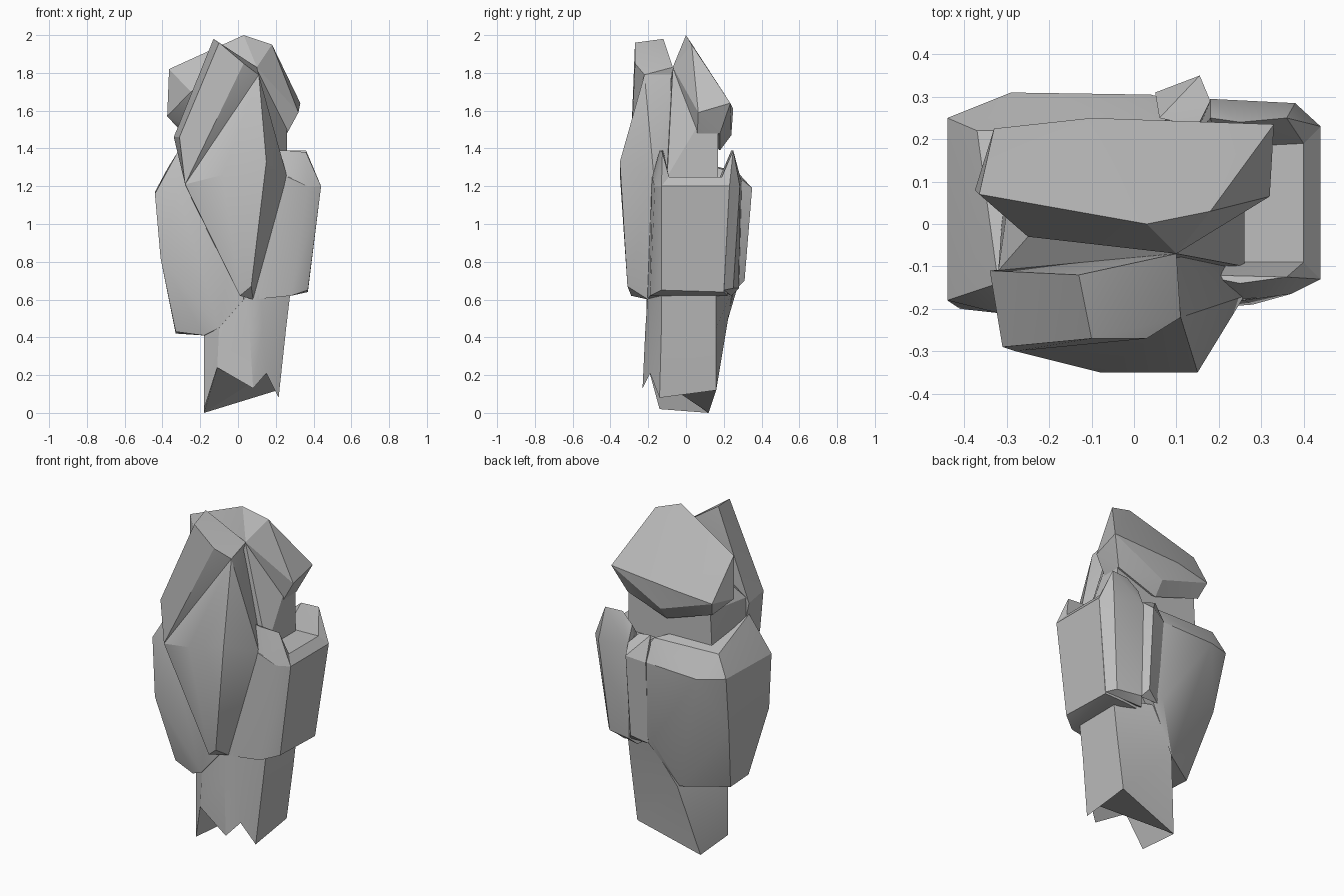
import bpy, bmesh, math

stone = bpy.data.materials.new("grey stone")
stone.diffuse_color = (0.51, 0.51, 0.51, 1)


def finish(name, bm):
    """Turn a bmesh into a faceted stone object."""
    bmesh.ops.recalc_face_normals(bm, faces=bm.faces)
    mesh = bpy.data.meshes.new(name)
    bm.to_mesh(mesh)
    bm.free()
    mesh.shade_smooth()
    mesh.set_sharp_from_angle(angle=math.radians(22))
    mesh.materials.append(stone)
    obj = bpy.data.objects.new(name, mesh)
    bpy.context.collection.objects.link(obj)
    return obj


def boulder(name, corners):
    """Chiselled rock: the convex hull of a few corner points."""
    bm = bmesh.new()
    for c in corners:
        bm.verts.new(c)
    bmesh.ops.convex_hull(bm, input=bm.verts)
    bmesh.ops.delete(bm, geom=[v for v in bm.verts if not v.link_faces], context='VERTS')
    bmesh.ops.dissolve_limit(bm, angle_limit=math.radians(2), verts=bm.verts, edges=bm.edges)
    return finish(name, bm)


def column(name, rings):
    """Loft between rings of equal length, capped at both ends."""
    bm = bmesh.new()
    loops = [[bm.verts.new(p) for p in ring] for ring in rings]
    n = len(loops[0])
    for a, b in zip(loops, loops[1:]):
        for i in range(n):
            j = (i + 1) % n
            bm.faces.new((a[i], a[j], b[j], b[i]))
    caps = [bm.faces.new(loops[0]), bm.faces.new(loops[-1])]
    bmesh.ops.triangulate(bm, faces=caps)
    return finish(name, bm)


# Jagged base column, with a ridge on the back
column("base_column", [
    [(-0.18, -0.14, 0.02), (-0.11, -0.20, 0.24), (0.08, -0.23, 0.13), (0.15, -0.19, 0.21),
     (0.215, -0.14, 0.08), (0.21, 0.16, 0.12), (-0.18, 0.12, 0.0)],
    [(-0.18, -0.14, 0.45), (-0.10, -0.20, 0.45), (0.06, -0.215, 0.45), (0.13, -0.20, 0.45),
     (0.255, -0.13, 0.45), (0.255, 0.16, 0.45), (-0.09, 0.21, 0.42)],
    [(-0.18, -0.14, 0.66), (-0.10, -0.19, 0.66), (0.03, -0.20, 0.66), (0.12, -0.20, 0.66),
     (0.28, -0.13, 0.66), (0.28, 0.16, 0.66), (0.06, 0.25, 0.66)],
])

# Neck joining the lower rocks to the cap
boulder("neck", [
    (-0.31, -0.12, 1.10), (0.26, -0.10, 1.10), (0.26, 0.17, 1.10), (-0.30, 0.17, 1.10),
    (-0.32, -0.11, 1.49), (0.26, -0.10, 1.25), (0.26, 0.17, 1.50), (0.26, 0.05, 1.50),
    (-0.28, 0.17, 1.50), (0.10, -0.07, 1.82), (-0.06, -0.095, 1.62), (-0.25, -0.03, 1.60),
])

# Large rock on the left and back
boulder("left_rock", [
    (-0.32, -0.14, 1.38), (-0.37, -0.07, 1.30), (-0.37, 0.22, 1.29), (0.05, 0.23, 1.28),
    (-0.44, -0.18, 1.16), (-0.44, 0.25, 1.17), (-0.29, 0.31, 1.15), (0.04, 0.305, 1.16),
    (0.13, 0.28, 1.14), (0.12, 0.27, 0.72),
    (-0.32, -0.21, 1.18), (-0.41, -0.20, 0.82), (-0.41, 0.18, 0.82), (0.03, 0.28, 0.69),
    (-0.33, -0.12, 0.43), (-0.33, 0.05, 0.42), (-0.18, -0.17, 0.41), (-0.10, -0.205, 0.45),
    (-0.10, 0.20, 0.42), (0.03, -0.21, 0.60), (0.0, -0.21, 1.10),
])

# Block on the right, with a low flat top
boulder("right_rock", [
    (0.05, -0.10, 1.25), (0.40, -0.09, 1.25), (0.40, 0.19, 1.25), (0.05, 0.19, 1.25),
    (0.26, -0.18, 1.25), (0.44, -0.13, 1.20), (0.44, 0.23, 1.20), (0.37, -0.165, 1.20),
    (0.08, -0.205, 0.60), (0.28, -0.19, 0.62), (0.37, -0.13, 0.65), (0.37, 0.20, 0.64),
    (0.26, 0.22, 0.62), (0.05, 0.20, 0.62),
])

# Raised front lip of the right block
boulder("right_front_lip", [
    (0.25, -0.14, 1.39), (0.36, -0.125, 1.38), (0.15, -0.12, 1.39), (0.26, -0.18, 1.24),
    (0.44, -0.13, 1.20), (0.40, -0.09, 1.25), (0.37, -0.165, 1.20), (0.26, -0.09, 1.25),
    (0.10, -0.09, 1.25), (0.10, -0.17, 1.20),
])

# Upright slab behind the right block
boulder("right_back_slab", [
    (0.25, 0.24, 1.39), (0.36, 0.25, 1.39), (0.18, 0.25, 1.33), (0.44, 0.23, 1.20),
    (0.38, 0.285, 1.20), (0.18, 0.295, 1.22), (0.40, 0.19, 1.25), (0.20, 0.18, 1.25),
    (0.37, 0.20, 0.65), (0.33, 0.25, 0.66), (0.18, 0.28, 0.66), (0.15, 0.24, 0.62),
    (0.12, 0.18, 0.65),
])

# Thin splinter wedged between the slab and the back of the left rock
boulder("back_splinter", [
    (0.155, 0.35, 1.19), (0.18, 0.29, 1.24), (0.06, 0.25, 1.30), (0.05, 0.31, 1.16),
    (0.15, 0.31, 0.70), (0.06, 0.27, 0.66), (0.18, 0.27, 0.66), (0.15, 0.23, 1.28),
])

# Diamond shaped shard on the front
boulder("front_shard", [
    (0.11, -0.22, 1.79), (0.09, -0.08, 1.80), (-0.28, -0.30, 1.21), (-0.08, -0.35, 1.26),
    (0.15, -0.35, 1.33), (0.26, -0.17, 1.25), (0.20, -0.07, 1.30), (-0.28, -0.12, 1.20),
    (0.07, -0.31, 0.67), (0.01, -0.29, 0.62), (0.08, -0.20, 0.60), (0.03, -0.12, 0.65),
])

# Leaning splinter rising behind the diamond to the peak
boulder("leaning_splinter", [
    (-0.13, -0.12, 1.98), (-0.10, -0.27, 1.96), (0.03, -0.27, 1.85), (0.11, -0.22, 1.79),
    (0.10, -0.07, 1.83), (-0.34, -0.11, 1.46), (-0.31, -0.29, 1.46), (-0.28, -0.30, 1.21),
    (-0.28, -0.12, 1.21), (0.0, -0.12, 1.40),
])

# Overhanging cap with a broad slanted back
boulder("cap_rock", [
    (0.03, 0.0, 2.0), (0.18, 0.03, 1.95), (0.33, 0.235, 1.64), (-0.10, 0.25, 1.61),
    (-0.33, 0.225, 1.58), (-0.365, 0.07, 1.82), (-0.375, 0.08, 1.57), (0.32, 0.065, 1.59),
    (-0.25, -0.03, 1.70), (0.10, -0.07, 1.83),
    (0.26, 0.18, 1.48), (0.26, 0.06, 1.48), (0.0, 0.24, 1.47), (0.0, 0.18, 1.39),
    (-0.30, 0.18, 1.49),
])
